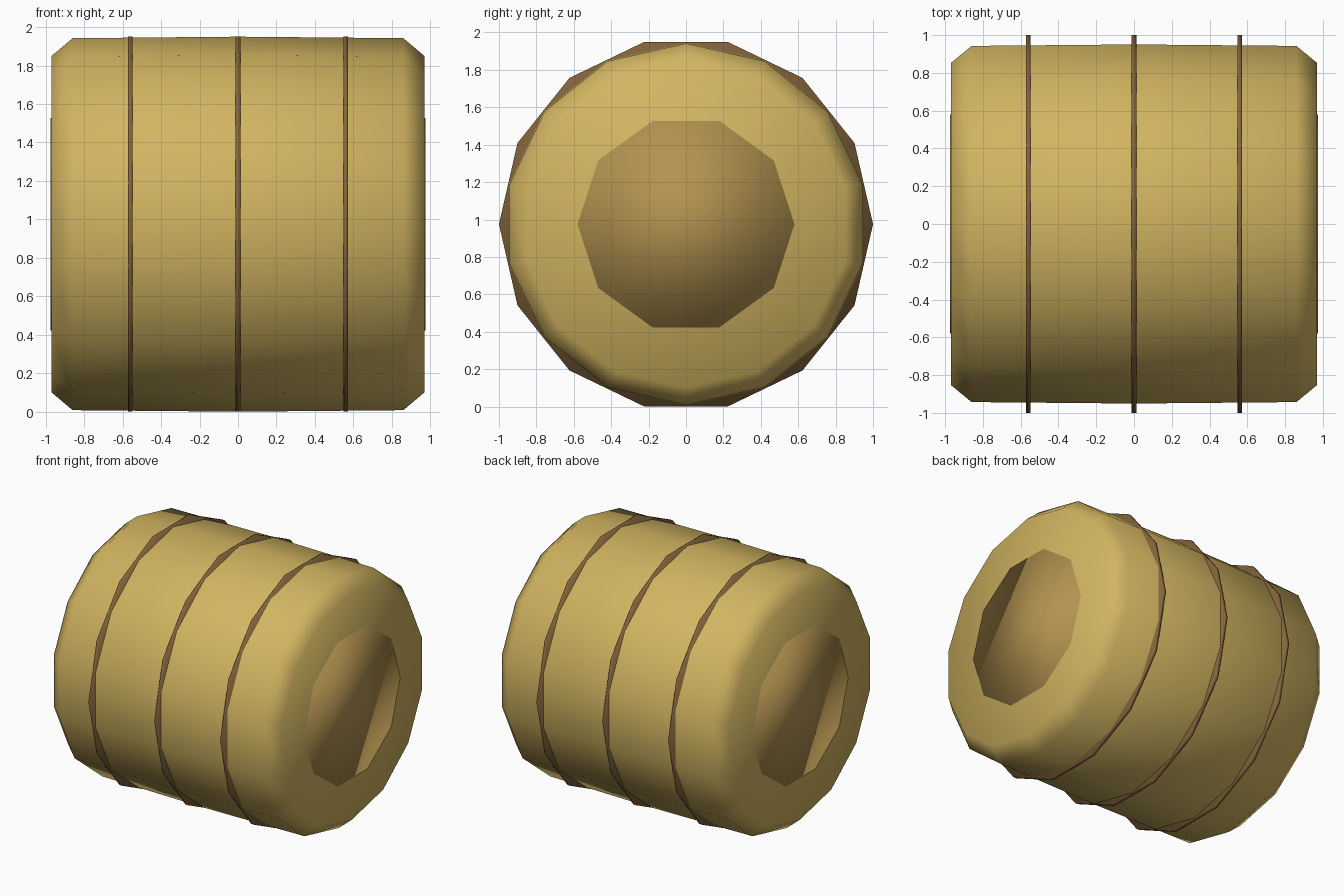
import bpy, bmesh
from math import cos, sin, pi

if "Cube" in bpy.data.objects:
    bpy.data.objects.remove(bpy.data.objects["Cube"])

CZ = 0.975  # height of the bale axis


def material(name, rgb):
    m = bpy.data.materials.new(name)
    m.diffuse_color = (*rgb, 1)
    m.use_nodes = True
    m.node_tree.nodes["Principled BSDF"].inputs["Base Color"].default_value = m.diffuse_color
    return m


def lathe_x(name, profile, sides, start, mat, smooth=True):
    """Capped solid of revolution around x from (x, radius) points."""
    bm = bmesh.new()
    rings = []
    for x, r in profile:
        angles = [start + 2 * pi * i / sides for i in range(sides)]
        rings.append([bm.verts.new((x, r * cos(a), r * sin(a))) for a in angles])
    for a, b in zip(rings, rings[1:]):
        for i in range(sides):
            j = (i + 1) % sides
            bm.faces.new((a[i], a[j], b[j], b[i]))
    bm.faces.new(rings[0])
    bm.faces.new(rings[-1])
    bmesh.ops.recalc_face_normals(bm, faces=bm.faces)
    for f in bm.faces:
        f.smooth = smooth
    mesh = bpy.data.meshes.new(name)
    bm.to_mesh(mesh)
    bm.free()
    mesh.materials.append(mat)
    obj = bpy.data.objects.new(name, mesh)
    obj.location.z = CZ
    bpy.context.collection.objects.link(obj)
    return obj


straw = material("straw", (0.64, 0.46, 0.12))
dark_straw = material("dark_straw", (0.45, 0.29, 0.08))
twine = material("twine", (0.23, 0.13, 0.045))

# Slightly barrelled bale with chamfered ends, one corner pointing up
half = [(0.97, 0.874), (0.86, 0.967), (0.0, 0.975)]
profile = [(-x, r) for x, r in half] + [(x, r) for x, r in half[1::-1]]
lathe_x("bale_body", profile, 14, pi / 2, straw)

# Ten-sided core, just showing at both ends
lathe_x("bale_core", [(-0.974, 0.58), (0.974, 0.58)], 10, 0, dark_straw)

# Three twine bands, one corner pointing sideways
for label, x in (("left", -0.56), ("middle", 0), ("right", 0.56)):
    lathe_x("twine_band_" + label, [(x - 0.012, 1.0), (x + 0.012, 1.0)], 14, 0, twine)
